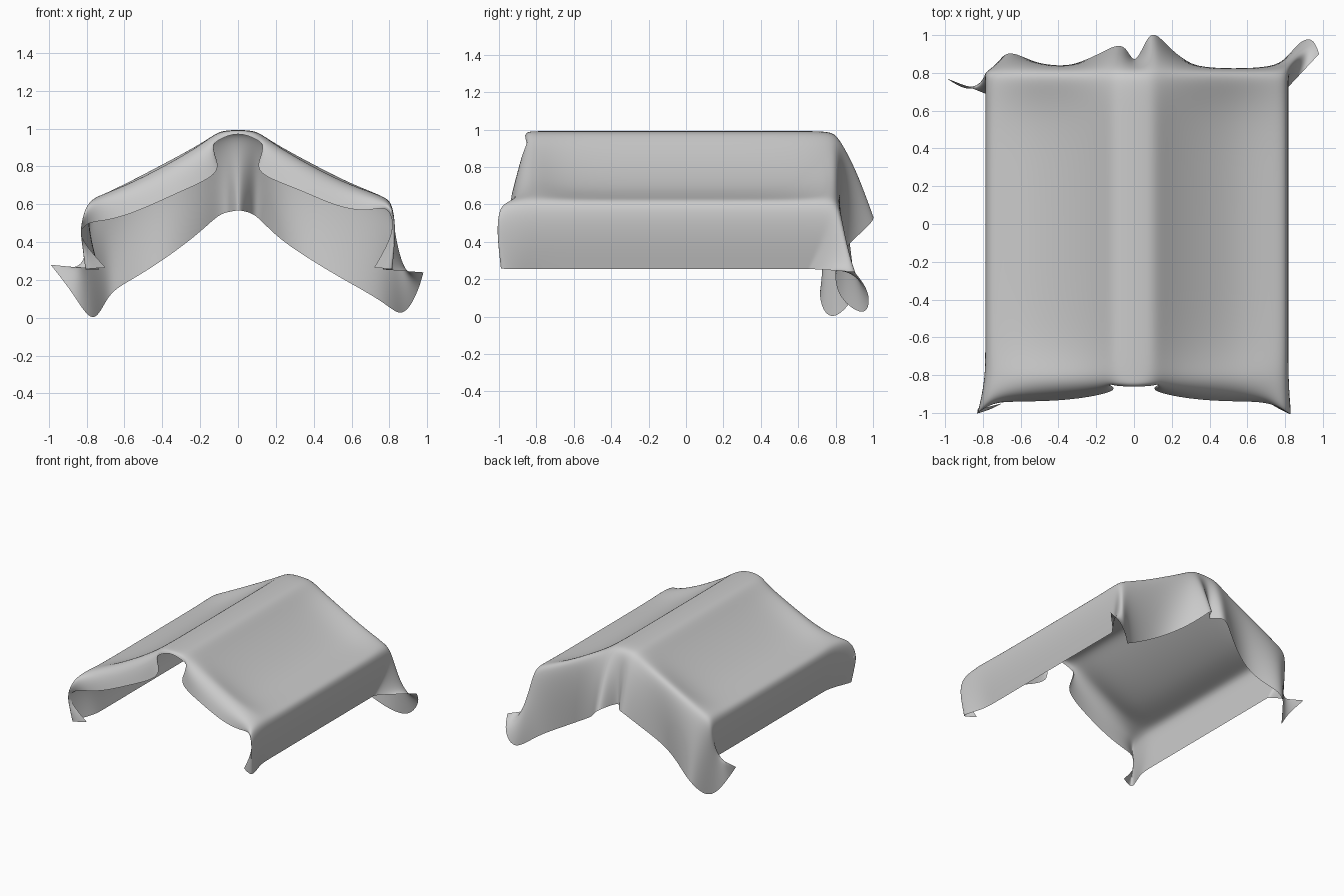
import bpy, bmesh
from mathutils import Vector

if "Cube" in bpy.data.objects:
    bpy.data.objects.remove(bpy.data.objects["Cube"])

# Half cross-section of the drape, ridge to side hem (x, z), and how far each point sags mid-span
profile = [(0, .993), (.07, .99), (.12, .975), (.2, .93), (.36, .85),
           (.56, .745), (.745, .66), (.82, .615), (.81, .44), (.76, .255)]
sag = [0, 0, 0, .03, .07, .075, .025, 0, 0, 0]

# Front edge: free hem and the fold just behind it
front_right = [(0, -.86, .98), (.09, -.86, .95), (.16, -.84, .90), (.06, -.88, .77), (.3, -.93, .69),
               (.53, -.94, .58), (.70, -.94, .56), (.79, -.98, .60), (.84, -1.0, .47), (.72, -.95, .265)]
front_left = front_right[:4] + [(.3, -.93, .67), (.53, -.94, .56), (.70, -.94, .51),
                                (.79, -.96, .51), (.86, -.99, .44), (.70, -.95, .265)]
front_fold = [(0, -.85, .99), (.08, -.85, .98), (.13, -.85, .94), (.15, -.89, .88), (.32, -.90, .79),
              (.54, -.91, .68), (.74, -.93, .635), (.825, -1.02, .61), (.84, -1.04, .45), (.85, -1.03, .255)]

# Back hem, one list per side (x given outward)
back_right = [(0, .84, .57), (.05, .94, .56), (.1, 1.04, .54), (.2, .91, .43), (.36, .81, .32),
              (.56, .79, .2), (.78, .83, .08), (.87, .97, -.01), (.95, .99, .13), (.98, .9, .24)]
back_left = [(0, .84, .57), (.04, .94, .56), (.1, .95, .55), (.2, .89, .45), (.4, .81, .30),
             (.58, .88, .19), (.69, .93, .13), (.76, .77, -.06), (.87, .69, .13), (.99, .77, .28)]


def body_row(y, side, depth=0.0, drop=0.0, pull=(0, 0)):
    """Profile at y; side shifts the eave, depth scales the sag, pull shortens the side panel."""
    row = []
    for i, (x, z) in enumerate(profile):
        dy = pull[i - 8] if i >= 8 else 0
        row.append((x + (side if i > 5 else 0), y - dy, z - (drop if i < 8 else 0) - depth * sag[i]))
    return row


def between(a, b, t, bulge):
    rows = [Vector(p).lerp(Vector(q), t) for p, q in zip(a, b)]
    return [(v.x, v.y + (bulge if i < 7 else 0), v.z) for i, v in enumerate(rows)]


def side_rows(front_hem, back_hem, side):
    crease = body_row(.82, side, 0, .025, (.05, .15))
    return [front_hem, front_fold, body_row(-.82, side, .15), body_row(-.68, side, 1),
            body_row(-.25, side, 1), body_row(.25, side, 1), body_row(.6, side, .95),
            body_row(.76, side, .15, 0, (.04, .11)), crease,
            between(crease, back_hem, .35, .015), between(crease, back_hem, .7, .01), back_hem]


# Draped cloth: control net, left half + right half sharing the ridge
right = side_rows(front_right, back_right, .005)
left = side_rows(front_left, back_left, -.025)
bm = bmesh.new()
net = []
for r, l in zip(right, left):
    pts = [(-x, y, z) for x, y, z in reversed(l[1:])] + list(r)
    net.append([bm.verts.new(p) for p in pts])
for a, b in zip(net, net[1:]):
    for i in range(len(a) - 1):
        f = bm.faces.new((a[i], a[i + 1], b[i + 1], b[i]))
        f.smooth = True
bm.normal_update()
mesh = bpy.data.meshes.new("draped_cloth")
bm.to_mesh(mesh)
bm.free()
cloth = bpy.data.objects.new("draped_cloth", mesh)
bpy.context.collection.objects.link(cloth)

sub = cloth.modifiers.new("smooth_cloth", 'SUBSURF')
sub.levels = sub.render_levels = 3
sub.boundary_smooth = 'PRESERVE_CORNERS'
